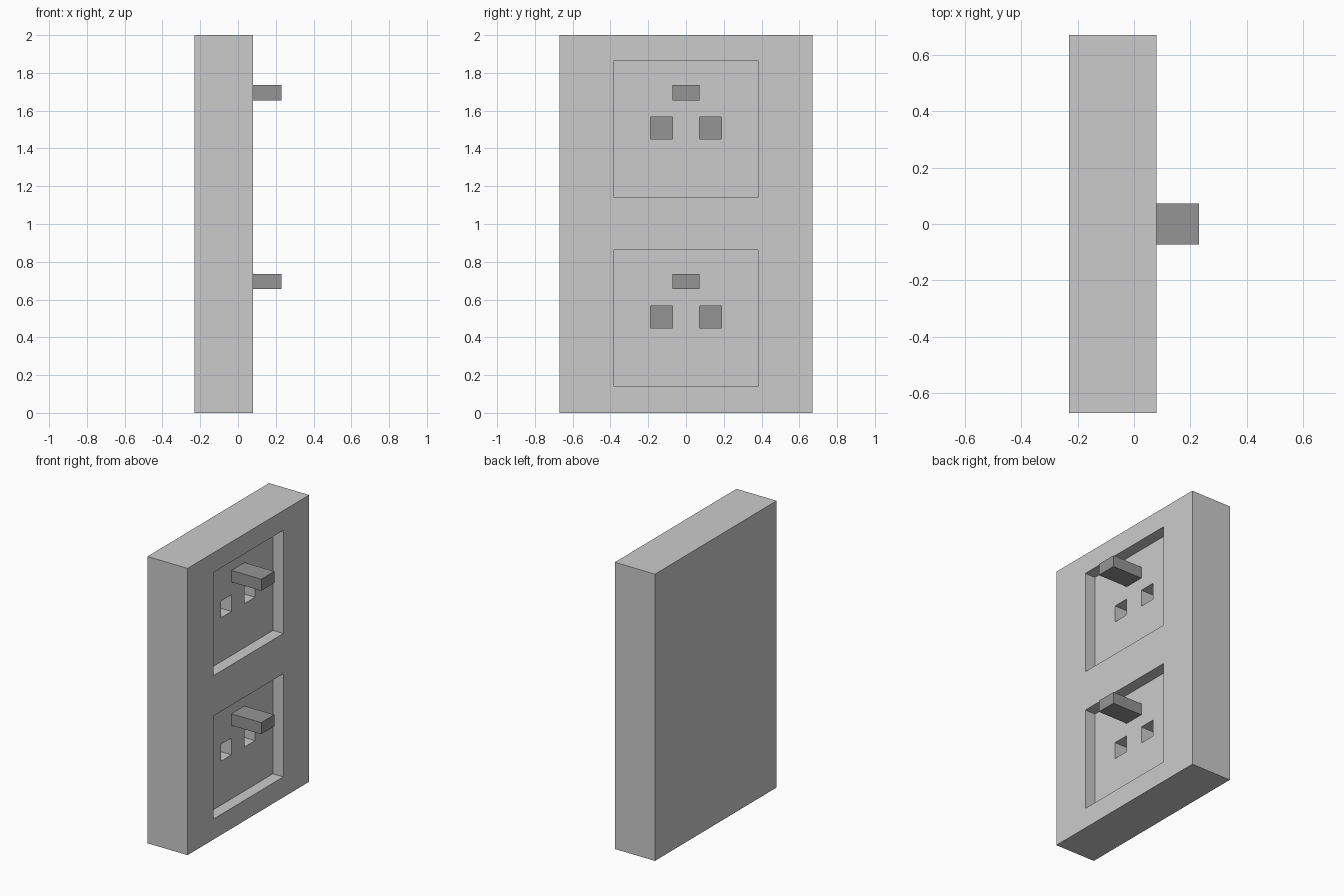
import bpy

if "Cube" in bpy.data.objects:
    bpy.data.objects.remove(bpy.data.objects["Cube"])

FRONT, BACK, FLOOR = 0.08, -0.23, 0.0   # x of plate face, plate back, recess floor
HOLE_END = -0.14                        # x of the socket hole bottoms

dark = bpy.data.materials.new("dark_grey")
dark.diffuse_color = (0.3, 0.3, 0.3, 1)
dark.use_nodes = True
dark.node_tree.nodes["Principled BSDF"].inputs["Base Color"].default_value = dark.diffuse_color


def box(name, x, y, z, material=None):
    """Box spanning the (min, max) ranges on each axis."""
    bpy.ops.mesh.primitive_cube_add(
        size=1, location=[sum(r) / 2 for r in (x, y, z)])
    ob = bpy.context.object
    ob.name = name
    ob.scale = [r[1] - r[0] for r in (x, y, z)]
    bpy.ops.object.transform_apply(location=False, rotation=False, scale=True)
    if material:
        ob.data.materials.append(material)
    return ob


def cut(target, name, x, y, z):
    """Subtract a box from the target and hide the cutter."""
    cutter = box(name, x, y, z)
    mod = target.modifiers.new(name, 'BOOLEAN')
    mod.operation = 'DIFFERENCE'
    mod.solver = 'EXACT'
    mod.object = cutter
    bpy.context.view_layer.objects.active = target
    bpy.ops.object.modifier_apply(modifier=mod.name)
    cutter.hide_render = True
    bpy.data.objects.remove(cutter)


# Main plate
plate = box("wall_plate", (BACK, FRONT), (-0.67, 0.67), (0, 2))

for label, z0 in (("lower", 0), ("upper", 1)):
    # Square recess for each socket
    cut(plate, label + "_recess", (FLOOR, 0.2), (-0.385, 0.385),
        (z0 + 0.143, z0 + 0.862))
    # Two square holes with dark bottoms
    for side in (-1, 1):
        y = sorted((side * 0.072, side * 0.187))
        z = (z0 + 0.45, z0 + 0.566)
        cut(plate, label + "_hole", (HOLE_END, FLOOR + 0.04), y, z)
        box(label + "_contact", (HOLE_END - 0.002, HOLE_END + 0.002), y, z, dark)
    # Projecting prong
    box(label + "_prong", (FLOOR, 0.23), (-0.072, 0.072),
        (z0 + 0.655, z0 + 0.736), dark)
